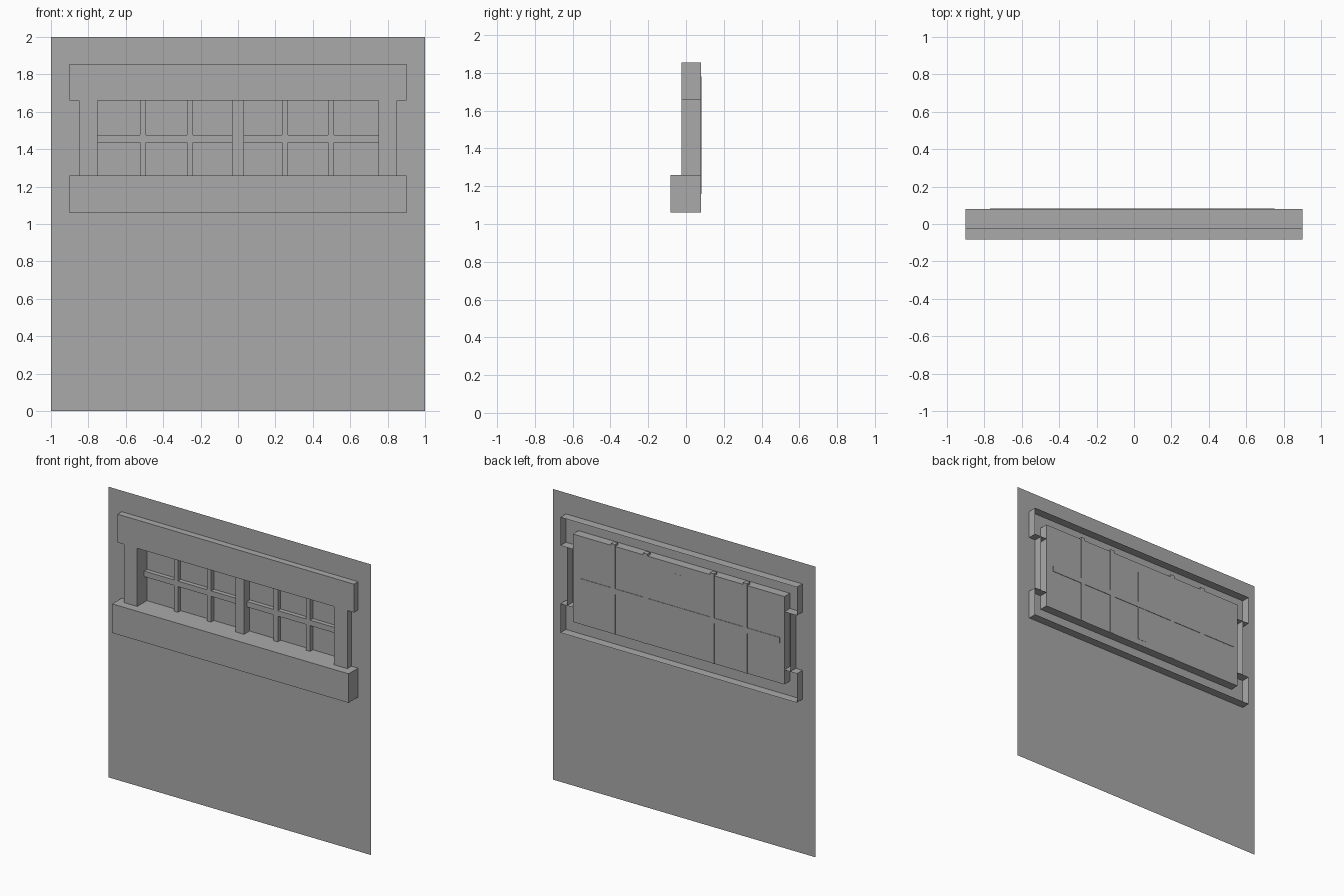
import bpy
import bmesh

default_cube = bpy.data.objects.get("Cube")
if default_cube:
    bpy.data.objects.remove(default_cube, do_unlink=True)

grey = bpy.data.materials.new("plaster_grey")
grey.use_nodes = True
colour = (0.4, 0.4, 0.4, 1)
grey.diffuse_color = colour
grey.node_tree.nodes["Principled BSDF"].inputs["Base Color"].default_value = colour

# Depths shared by several parts
WALL_Y = 0.02
FRONT_Y = -0.025
BACK_Y = 0.08
MUNTIN_BACK_Y = 0.083

# Window opening
LEFT, RIGHT, BOTTOM, TOP = -0.75, 0.75, 1.26, 1.66


def finish(name, bm):
    bmesh.ops.remove_doubles(bm, verts=bm.verts, dist=0.0001)
    mesh = bpy.data.meshes.new(name)
    bm.to_mesh(mesh)
    bm.free()
    mesh.materials.append(grey)
    obj = bpy.data.objects.new(name, mesh)
    bpy.context.collection.objects.link(obj)
    return obj


def box(name, x, y, z, open_sides=""):
    """Box between (min, max) pairs; open_sides lists removed faces, e.g. '+y -z'."""
    bm = bmesh.new()
    bmesh.ops.create_cube(bm, size=1)
    spans = (x, y, z)
    for v in bm.verts:
        for i, (low, high) in enumerate(spans):
            v.co[i] = low if v.co[i] < 0 else high
    bm.normal_update()
    removed = []
    for side in open_sides.split():
        axis = "xyz".index(side[1])
        sign = 1 if side[0] == "+" else -1
        removed += [f for f in bm.faces if f.normal[axis] * sign > 0.9]
    bmesh.ops.delete(bm, geom=removed, context="FACES")
    return finish(name, bm)


# Thin wall sheet with the window opening left out
bm = bmesh.new()
xs = (-1, LEFT, RIGHT, 1)
zs = (0, BOTTOM, TOP, 2)
for i in range(3):
    for j in range(3):
        if i == 1 and j == 1:
            continue
        corners = ((i, j), (i + 1, j), (i + 1, j + 1), (i, j + 1))
        bm.faces.new([bm.verts.new((xs[a], WALL_Y, zs[b])) for a, b in corners])
finish("wall", bm)

# Surround: hollow at the back
box("sill", (-0.9, 0.9), (-0.083, BACK_Y), (1.06, BOTTOM), "+y")
box("lintel", (-0.9, 0.9), (FRONT_Y, BACK_Y), (TOP, 1.855), "+y")
for name, x in (("right_jamb", (-0.85, LEFT)), ("left_jamb", (RIGHT, 0.85))):
    box(name, x, (FRONT_Y, BACK_Y), (BOTTOM, TOP), "+y -z +z")

# Window pane tray behind the opening
box("window_pane", (-0.805, 0.805), (WALL_Y, BACK_Y), (1.16, 1.765), "-y")

# Central post and glazing bars
box("center_post", (-0.032, 0.032), (WALL_Y, BACK_Y + 0.001), (1.2, 1.7))
for n, x in enumerate((-0.508, -0.256, 0.252, 0.498)):
    box(f"upright_bar_{n + 1}", (x - 0.016, x + 0.016), (0.05, MUNTIN_BACK_Y), (1.16, 1.78))
box("cross_bar", (-0.77, RIGHT), (0.05, MUNTIN_BACK_Y), (1.437, 1.475))
